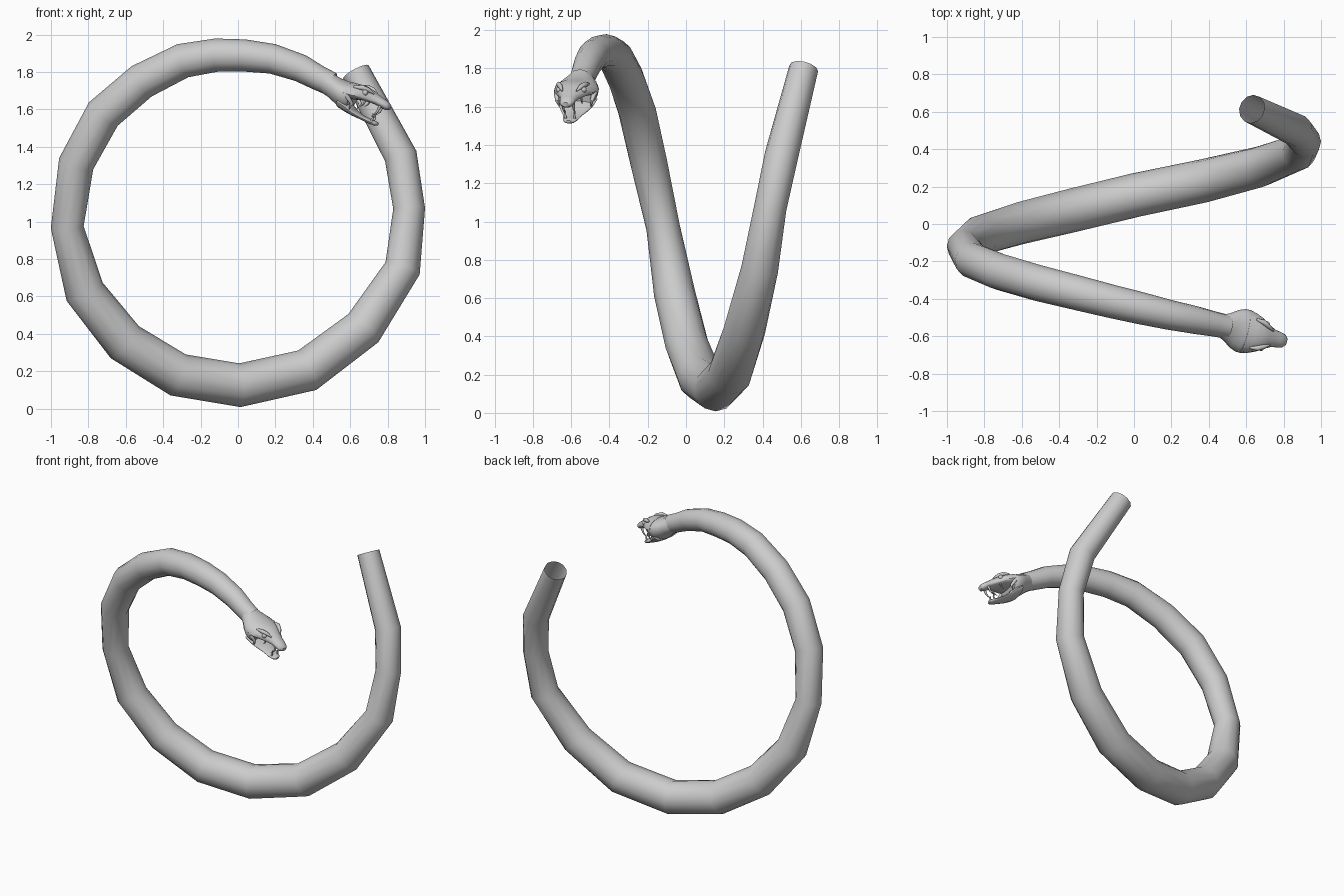
import bpy, bmesh, math
from mathutils import Vector, Matrix

if "Cube" in bpy.data.objects:
    bpy.data.objects.remove(bpy.data.objects["Cube"])


def make_object(name, bm, angle=50):
    bmesh.ops.recalc_face_normals(bm, faces=bm.faces)
    mesh = bpy.data.meshes.new(name)
    bm.to_mesh(mesh)
    bm.free()
    ob = bpy.data.objects.new(name, mesh)
    bpy.context.collection.objects.link(ob)
    bpy.ops.object.select_all(action='DESELECT')
    ob.select_set(True)
    bpy.context.view_layer.objects.active = ob
    bpy.ops.object.shade_smooth_by_angle(angle=math.radians(angle))
    return ob


def loft(name, rings, cap_start=True, cap_end=True, angle=50):
    bm = bmesh.new()
    vr = [[bm.verts.new(p) for p in r] for r in rings]
    n = len(rings[0])
    for a, b in zip(vr, vr[1:]):
        for i in range(n):
            j = (i + 1) % n
            bm.faces.new((a[i], a[j], b[j], b[i]))
    if cap_start:
        bm.faces.new(vr[0][::-1])
    if cap_end:
        bm.faces.new(vr[-1])
    return make_object(name, bm, angle)


def tube_rings(path, sides):
    # path entries: x, y, z, radius; rings are perpendicular to the path
    pts = [Vector(p[:3]) for p in path]
    rings = []
    for i, p in enumerate(pts):
        a = (p - pts[i - 1]).normalized() if i else Vector()
        b = (pts[i + 1] - p).normalized() if i < len(pts) - 1 else Vector()
        t = (a + b).normalized()
        u = t.cross(Vector((0, 1, 0))).normalized()
        v = t.cross(u)
        rings.append([p + path[i][3] * (u * math.cos(k) + v * math.sin(k))
                      for k in (2 * math.pi * s / sides for s in range(sides))])
    return rings


# Coiled body, from the open cut end to the neck
body = [
    (0.63, 0.615, 1.80, .077), (0.87, 0.50, 1.35, .088), (0.915, 0.44, 1.07, .085),
    (0.88, 0.385, 0.75, .097), (0.67, 0.305, 0.43, .11), (0.37, 0.23, 0.205, .116),
    (0.01, 0.155, 0.125, .117), (-0.32, 0.075, 0.18, .117), (-0.605, 0.005, 0.355, .114),
    (-0.82, -0.06, 0.625, .108), (-0.913, -0.12, 0.97, .088), (-0.865, -0.195, 1.31, .096),
    (-0.72, -0.255, 1.575, .099), (-0.515, -0.315, 1.75, .097), (-0.295, -0.37, 1.86, .093),
    (-0.115, -0.415, 1.89, .089), (0.035, -0.45, 1.888, .086), (0.185, -0.485, 1.87, .08),
    (0.335, -0.515, 1.82, .074), (0.43, -0.535, 1.768, .067), (0.50, -0.55, 1.735, .064)]
loft("body", tube_rings(body, 12), False, False, 80)

# Head frame: u forward, v sideways, w up
F = Vector((0.345, -0.085, -0.133)).normalized()
L = Vector((0, 0, 1)).cross(F).normalized()
U = F.cross(L)
O = Vector((0.475, -0.545, 1.745))


def head_pt(u, v, w):
    return O + F * u + L * v + U * w


def head_loft(name, sections, sides=16):
    # sections: u, half width, top, bottom, height of the widest line
    rings = []
    for u, hw, top, bot, mid in sections:
        ring = []
        for s in range(sides):
            a = 2 * math.pi * s / sides
            c, d = math.cos(a), math.sin(a)
            ring.append(head_pt(u, hw * c, mid + d * (top - mid if d > 0 else mid - bot)))
        rings.append(ring)
    return loft(name, rings)


head_loft("cranium", [
    (-.01, .06, .062, -.062, 0), (.03, .078, .052, -.07, -.005), (.07, .103, .046, -.084, -.01),
    (.11, .117, .046, -.1, -.015), (.145, .118, .049, -.108, -.015), (.165, .105, .05, -.105, -.015)])
head_loft("upper_jaw", [
    (.13, .117, .049, -.04, -.01), (.175, .109, .054, -.034, -.008), (.215, .092, .058, -.022, 0),
    (.255, .068, .05, -.018, 0), (.295, .048, .037, -.018, .002), (.33, .042, .028, -.024, .002),
    (.358, .036, .02, -.026, -.002), (.374, .02, .008, -.018, -.004)])
head_loft("lower_jaw", [
    (.11, .105, -.05, -.102, -.07), (.155, .098, -.055, -.112, -.08), (.2, .076, -.08, -.118, -.098),
    (.25, .052, -.096, -.121, -.108), (.30, .042, -.1, -.126, -.112), (.328, .032, -.1, -.126, -.112),
    (.342, .016, -.104, -.119, -.112)])


def fang(name, base, mid, tip, r):
    path = [(*head_pt(*base), r), (*head_pt(*mid), r * .7), (*head_pt(*tip), r * .12)]
    return loft(name, tube_rings(path, 8))


# Paired fangs, small teeth, eyes and brow ridges
for side, s in (("left", 1), ("right", -1)):
    fang(f"{side}_upper_fang", (.325, s * .028, -.012), (.322, s * .028, -.048), (.298, s * .027, -.085), .009)
    fang(f"{side}_lower_fang", (.308, s * .024, -.105), (.31, s * .024, -.085), (.298, s * .023, -.062), .007)
    fang(f"{side}_back_tooth", (.245, s * .055, -.012), (.243, s * .053, -.035), (.228, s * .05, -.055), .006)
    fang(f"{side}_cheek_fold", (.15, s * .103, -.02), (.19, s * .093, -.05), (.185, s * .085, -.085), .014)

    bm = bmesh.new()
    bmesh.ops.create_uvsphere(bm, u_segments=12, v_segments=8, radius=.016,
                              matrix=Matrix.Translation(head_pt(.232, s * .066, .027)))
    make_object(f"{side}_eye", bm)

    brow = [(*head_pt(.165, s * .078, .036), .006), (*head_pt(.205, s * .072, .047), .014),
            (*head_pt(.24, s * .055, .047), .012), (*head_pt(.275, s * .038, .036), .004)]
    loft(f"{side}_brow", tube_rings(brow, 8))
